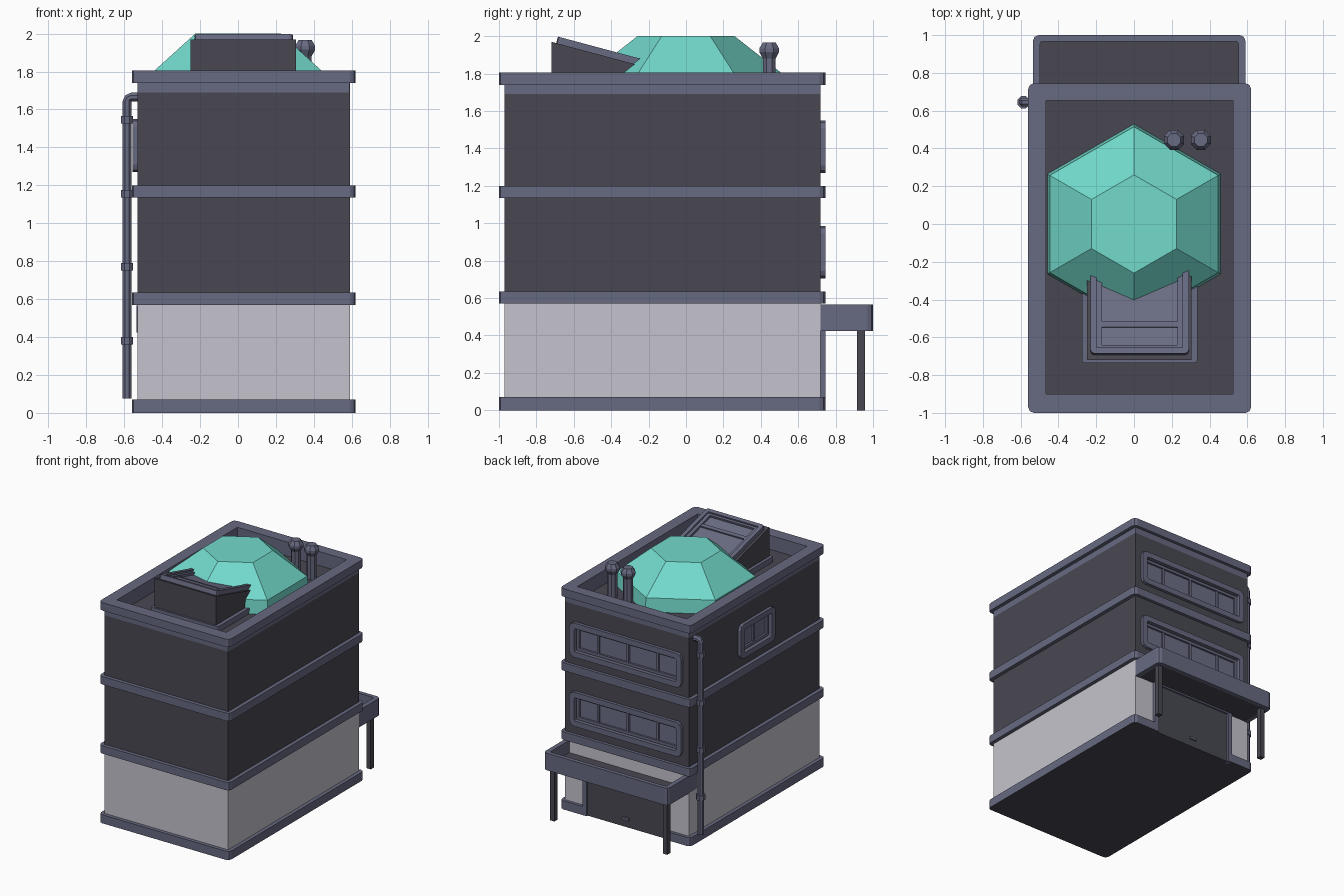
import bpy, bmesh, math
from mathutils import Matrix, Vector

if "Cube" in bpy.data.objects:
    bpy.data.objects.remove(bpy.data.objects["Cube"])


def material(name, rgb):
    m = bpy.data.materials.new(name)
    m.diffuse_color = (*rgb, 1)
    m.use_nodes = True
    m.node_tree.nodes["Principled BSDF"].inputs["Base Color"].default_value = m.diffuse_color
    return m


DARK = material("dark_wall", (0.066, 0.064, 0.084))
TRIM = material("slate_trim", (0.136, 0.142, 0.22))
LIGHT = material("pale_wall", (0.56, 0.55, 0.61))
TEAL = material("teal_dome", (0.17, 0.70, 0.60))
GLASS = material("slate_glass", (0.15, 0.156, 0.235))


def finish(name, bm, mat, matrix=None):
    bmesh.ops.recalc_face_normals(bm, faces=bm.faces)
    if matrix:
        bm.transform(matrix)
    me = bpy.data.meshes.new(name)
    bm.to_mesh(me)
    bm.free()
    me.materials.append(mat)
    ob = bpy.data.objects.new(name, me)
    bpy.context.collection.objects.link(ob)
    return ob


def rounded(x0, x1, y0, y1, r, n=3):
    pts = []
    for cx, cy, a in ((x1 - r, y1 - r, 0), (x0 + r, y1 - r, 90), (x0 + r, y0 + r, 180), (x1 - r, y0 + r, 270)):
        for i in range(n):
            t = math.radians(a + 90 * i / (n - 1))
            pts.append((cx + r * math.cos(t), cy + r * math.sin(t)))
    return pts


def loft(name, loops, mat, matrix=None, closed=False):
    """Join loops of 3D points; cap the ends, or close on itself as a ring."""
    bm = bmesh.new()
    vs = [[bm.verts.new(p) for p in lp] for lp in loops]
    n = len(vs[0])
    for k in range(len(vs) if closed else len(vs) - 1):
        a, b = vs[k], vs[(k + 1) % len(vs)]
        for i in range(n):
            j = (i + 1) % n
            bm.faces.new((a[i], a[j], b[j], b[i]))
    if not closed:
        bm.faces.new(vs[0])
        bm.faces.new(vs[-1])
    return finish(name, bm, mat, matrix)


def at(pts, z):
    return [(x, y, z) for x, y in pts]


def slab(name, x0, x1, y0, y1, z0, z1, mat, r=0.03):
    p = rounded(x0, x1, y0, y1, r)
    return loft(name, [at(p, z0), at(p, z1)], mat)


def ring(name, outer, inner, z0, z1, mat, matrix=None, r=0.03, ri=0.003):
    o, i = rounded(*outer, r), rounded(*inner, ri)
    return loft(name, [at(o, z0), at(o, z1), at(i, z1), at(i, z0)], mat, matrix, True)


def box(name, x0, x1, y0, y1, z0, z1, mat, matrix=None):
    p = [(x0, y0), (x1, y0), (x1, y1), (x0, y1)]
    return loft(name, [at(p, z0), at(p, z1)], mat, matrix)


def lathe(name, profile, sides, mat, loc=(0, 0, 0), turn=0.0, matrix=None):
    loops = []
    for r, z in profile:
        loops.append([(loc[0] + r * math.cos(turn + math.tau * i / sides),
                       loc[1] + r * math.sin(turn + math.tau * i / sides), loc[2] + z) for i in range(sides)])
    return loft(name, loops, mat, matrix)


def wall_frame(origin, w, v=(0, 0, 1)):
    """Matrix whose local z points out of a surface and local y points up it."""
    w, v = Vector(w), Vector(v)
    m = Matrix((v.cross(w), v, w)).transposed().to_4x4()
    m.translation = origin
    return m


def cut(ob, cutter):
    mod = ob.modifiers.new("cut", "BOOLEAN")
    mod.operation, mod.solver, mod.object = "DIFFERENCE", "EXACT", cutter
    bpy.context.view_layer.objects.active = ob
    bpy.ops.object.modifier_apply(modifier=mod.name)
    bpy.data.objects.remove(cutter)


CX = 0.03
# walls
lower = box("lower_wall", -0.53, 0.59, -0.97, 0.72, 0.03, 0.60, LIGHT)
upper = box("upper_wall", -0.53, 0.59, -0.97, 0.72, 0.60, 1.69, DARK)

# horizontal bands
base = slab("base_band", -0.56, 0.62, -1.0, 0.745, 0, 0.07, TRIM)
base.data.materials.append(DARK)
for f in base.data.polygons:
    if f.normal.z < -0.5:
        f.material_index = 1
for n, z in (("first_band", 0.57), ("second_band", 1.135)):
    slab(n, -0.56, 0.62, -1.0, 0.745, z, z + 0.065, TRIM)

# roof parapet
hole = (-0.465, 0.525, -0.90, 0.655)
ring("parapet_strip", (-0.53, 0.59, -0.97, 0.72), hole, 1.69, 1.745, TRIM, r=0.003)
ring("parapet_cap", (-0.56, 0.62, -1.0, 0.745), hole, 1.74, 1.805, TRIM)


# windows: recess, rounded frame, inner frame, glass and mullions
def window(name, origin, w, hu, hv, mullions):
    m = wall_frame(origin, w)
    iu, iv = hu - 0.045, hv - 0.045
    cut(upper, box("window_cutter", -iu, iu, -iv, iv, -0.03, 0.1, DARK, m))
    ring(name + "_frame", (-hu, hu, -hv, hv), (-iu, iu, -iv, iv), -0.005, 0.025, TRIM, m, 0.04, 0.012)
    ring(name + "_inner_frame", (-iu, iu, -iv, iv), (-iu + 0.022, iu - 0.022, -iv + 0.022, iv - 0.022),
         -0.03, -0.008, TRIM, m, 0.003)
    box(name + "_glass", -iu, iu, -iv, iv, -0.03, -0.024, GLASS, m)
    for u in mullions:
        box(name + "_mullion", u - 0.009, u + 0.009, -iv + 0.02, iv - 0.02, -0.026, -0.01, TRIM, m)


window("back_window_low", (CX, 0.72, 0.845), (0, 1, 0), 0.505, 0.14, (-0.27, 0, 0.27))
window("back_window_high", (CX, 0.72, 1.41), (0, 1, 0), 0.505, 0.14, (-0.27, 0, 0.27))
window("left_window", (-0.53, -0.14, 1.41), (-1, 0, 0), 0.225, 0.14, (0,))

# garage door with frame and handle
cut(base, box("door_cutter", CX - 0.35, CX + 0.35, 0.728, 0.9, -0.1, 0.3, TRIM))
box("garage_door", CX - 0.35, CX + 0.35, 0.70, 0.731, 0.0, 0.43, DARK)
for s in (-1, 1):
    box("door_jamb", CX + s * 0.365 - 0.018, CX + s * 0.365 + 0.018, 0.70, 0.745, 0.0, 0.45, TRIM)
box("door_lintel", CX - 0.35, CX + 0.35, 0.70, 0.745, 0.415, 0.45, TRIM)
box("door_handle", CX - 0.03, CX + 0.03, 0.73, 0.745, 0.06, 0.08, TRIM)

# canopy tray on two posts
ring("canopy_rim", (-0.535, 0.59, 0.60, 1.0), (-0.497, 0.552, 0.64, 0.967), 0.425, 0.565, TRIM, ri=0.012)
box("canopy_floor", -0.50, 0.555, 0.71, 0.97, 0.428, 0.465, DARK)
for s in (-1, 1):
    x = CX + s * 0.51
    box("canopy_post", x - 0.02, x + 0.02, 0.915, 0.957, 0, 0.44, DARK)

# six-sided dome
lathe("dome", [(0.53, 1.685), (0.515, 1.80), (0.26, 2.0)], 6, TEAL, turn=math.pi / 6)

# roof vents
for x in (0.212, 0.354):
    lathe("roof_vent", [(0.037, 1.685), (0.037, 1.88), (0.057, 1.915), (0.057, 1.935), (0.037, 1.967)],
          8, TRIM, (x, 0.445, 0), math.pi / 8)

# drain pipe with elbow and collars
PX, PY, R = -0.585, 0.645, 0.025


def octagon(cx, cz, dx, dz, stretch=1.0):
    pts = []
    for i in range(8):
        t = math.tau * (i + 0.5) / 8
        c = R * stretch * math.cos(t)
        pts.append((cx + c * dx, PY + R * math.sin(t), cz + c * dz))
    return pts


loft("drain_pipe", [octagon(PX, 0.075, 1, 0), octagon(PX, 1.645, 1, 0),
                    octagon(PX + 0.007, 1.658, 0.7, -0.7), octagon(PX + 0.02, 1.665, 0, -1),
                    octagon(-0.52, 1.665, 0, -1)], TRIM)
for z in (0.38, 0.77, 1.155, 1.545):
    lathe("pipe_collar", [(0.035, -0.02), (0.035, 0.02)], 8, TRIM, (PX, PY, z), math.pi / 8)

# sloped skylight
side = [(-0.72, 1.685), (-0.72, 1.97), (-0.10, 1.804), (-0.10, 1.685)]
loft("skylight_box", [[(x, y, z) for y, z in side] for x in (-0.25, 0.305)], DARK)
slab("skylight_plinth", -0.275, 0.335, -0.735, -0.10, 1.685, 1.735, TRIM, 0.012)
a = math.radians(15)
m = wall_frame((CX, -0.694, 1.963), (0, math.sin(a), math.cos(a)), (0, math.cos(a), -math.sin(a)))
ring("skylight_frame", (-0.26, 0.26, 0, 0.54), (-0.228, 0.228, 0.032, 0.508), -0.005, 0.036, TRIM, m, 0.02)
ring("skylight_inner_frame", (-0.23, 0.23, 0.03, 0.51), (-0.2, 0.2, 0.05, 0.49), -0.005, 0.022, TRIM, m, 0.003)
box("skylight_glass", -0.205, 0.205, 0.045, 0.495, -0.005, 0.004, GLASS, m)
box("skylight_crossbar", -0.205, 0.205, 0.15, 0.18, -0.005, 0.016, TRIM, m)
